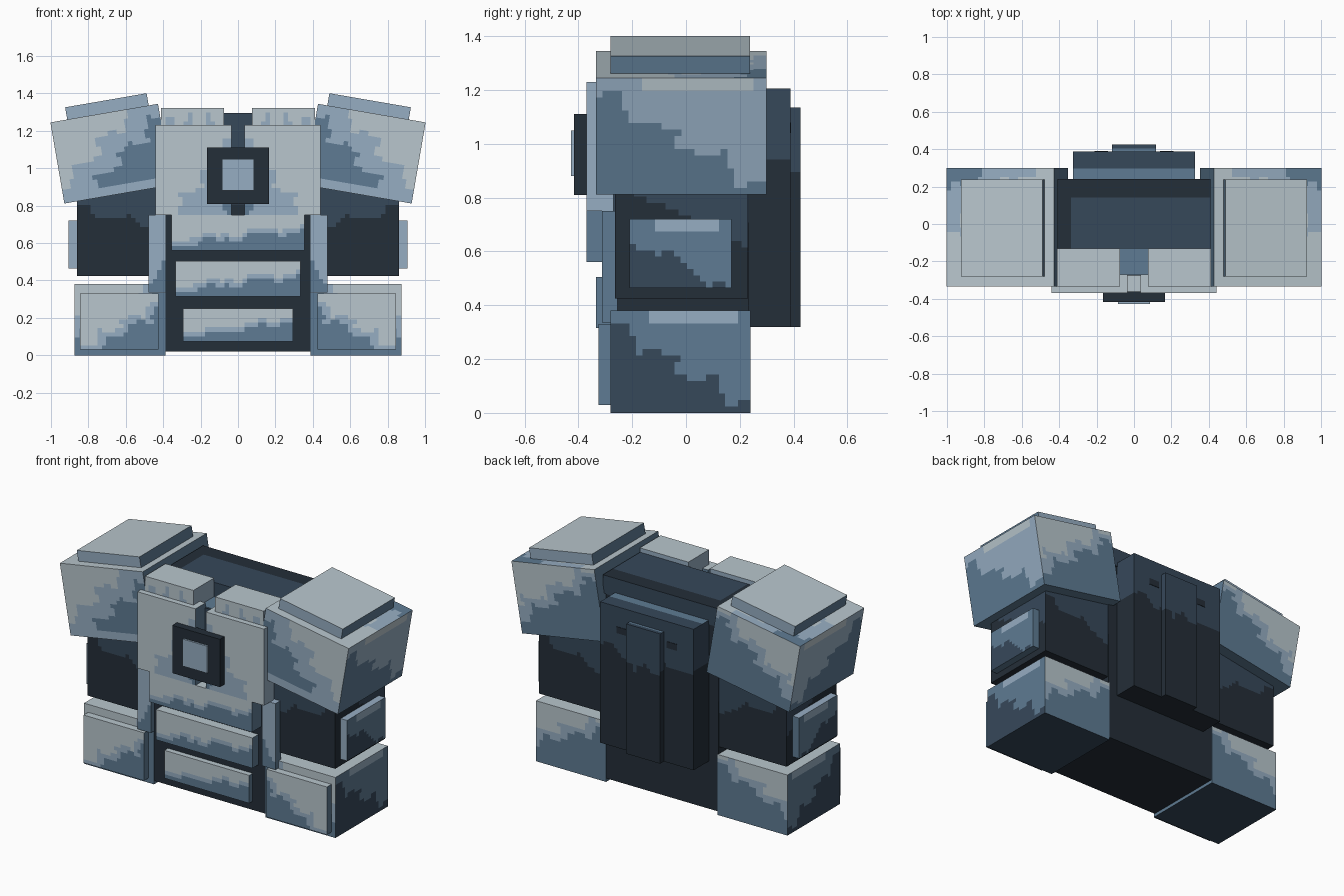
import bpy, bmesh, math
from mathutils import Vector

if "Cube" in bpy.data.objects:
    bpy.data.objects.remove(bpy.data.objects["Cube"])

# ---- flat colours -------------------------------------------------------
def linear(h):
    c = [int(h[i:i + 2], 16) / 255 for i in (0, 2, 4)]
    return [v / 12.92 if v <= 0.04045 else ((v + 0.055) / 1.055) ** 2.4 for v in c] + [1.0]

MATS = []
for label, code in (("pale_grey", "b8c6cd"), ("sky_blue", "96adc2"), ("steel_blue", "5e7b93"),
                    ("navy", "36485a"), ("near_black", "242e38")):
    m = bpy.data.materials.new(label)
    m.diffuse_color = linear(code)
    m.use_nodes = True
    m.node_tree.nodes["Principled BSDF"].inputs["Base Color"].default_value = m.diffuse_color
    MATS.append(m)
PALE, SKY, STEEL, NAVY, BLACK = range(5)

# ---- box with faces cut into cells and painted by a rule -----------------
def box(name, lo, hi, rule, side=0, tilt=0.0, cell=0.024):
    """side 0: as given; side 1 / -1: right part or its mirror image."""
    lo, hi = Vector(lo), Vector(hi)
    size, mid = hi - lo, (lo + hi) / 2
    flip = -1 if side < 0 else 1
    bm = bmesh.new()
    bmesh.ops.create_cube(bm, size=1)
    bmesh.ops.scale(bm, vec=size, verts=bm.verts)
    if callable(rule):
        for ax in range(3):
            n = max(1, round(size[ax] / cell))
            no = Vector([float(i == ax) for i in range(3)])
            for k in range(1, n):
                bmesh.ops.bisect_plane(bm, geom=bm.verts[:] + bm.edges[:] + bm.faces[:],
                                       plane_co=no * size[ax] * (k / n - 0.5), plane_no=no)
    bm.normal_update()
    for f in bm.faces:
        c, n = f.calc_center_median(), f.normal
        p = [c[i] / size[i] + 0.5 for i in range(3)]
        if flip < 0:
            p[0] = 1 - p[0]
        ax = max(range(3), key=lambda i: abs(n[i]))
        pos = n[ax] > 0
        if ax == 0:
            d = "out" if side == 0 or pos == (flip > 0) else "in"
        else:
            d = (("front", "back"), ("bottom", "top"))[ax - 1][pos]
        f.material_index = rule(d, *p) if callable(rule) else rule
    me = bpy.data.meshes.new(name)
    bm.to_mesh(me)
    bm.free()
    for m in MATS:
        me.materials.append(m)
    ob = bpy.data.objects.new(name, me)
    ob.location = (mid.x * flip, mid.y, mid.z)
    ob.rotation_euler.y = math.radians(tilt) * flip
    bpy.context.collection.objects.link(ob)
    return ob

# ---- paint rules: stepped, wavy colour bands ------------------------------
def wave(a):
    return 0.05 * math.sin(11 * a) + 0.025 * math.sin(27 * a)

def band(f, a, b, cols=(PALE, SKY, STEEL)):
    return cols[0] if f > a else cols[1] if f > b else cols[2]

def shoulder_paint(d, x, y, z):
    if d == "front":
        if z < 0.12:
            return SKY
        return band(0.5 * x + 0.5 * z + wave(x - z), 0.60, 0.42)
    if d == "back":
        return band(0.4 * x + 0.6 * z + wave(x - z), 0.62, 0.52)
    if d == "out":
        if z > 0.9 and 0.25 < y < 0.92:
            return PALE
        return band(0.45 * y + 0.55 * z + wave(y - z), 0.48, 0.48, (SKY, SKY, STEEL))
    if d == "top":
        return band(1.3 - 0.6 * y - 0.4 * x + wave(x - y), 0.62, 0.45)
    return STEEL

def cap_paint(d, x, y, z):
    return {"top": PALE, "front": SKY, "back": SKY}.get(d, STEEL)

def boot_paint(d, x, y, z):
    if d in ("front", "back"):
        return band(0.35 * x + 0.65 * z + wave(x - z), 0.66, 0.56)
    if d == "out":
        if z > 0.85 and 0.28 < y < 0.92:
            return SKY
        return band(0.45 * y + 0.55 * z + wave(y - z), 0.47, 0.47, (STEEL, STEEL, NAVY))
    return {"top": PALE, "in": STEEL}.get(d, NAVY)

def boot_plate_paint(d, x, y, z):
    if d == "front":
        return band(0.45 * x + 0.55 * z + wave(x - z), 0.46, 0.38)
    return PALE if d == "top" else STEEL

def chest_paint(d, x, y, z):
    if d == "front":
        return band(0.5 * x + 0.5 * z + wave(x - z), 0.40, 0.10)
    return {"top": PALE, "out": SKY}.get(d, STEEL)

def collar_pad_paint(d, x, y, z):
    if d == "front":
        return PALE if z + 0.5 * math.sin(20 * x) > 0.25 else SKY
    return PALE if d == "top" else SKY

def ab_paint(d, x, y, z):
    if d == "front":
        return band(0.3 * (1 - x) + 0.7 * z + wave(x * 1.5), 0.50, 0.40)
    return PALE if d == "top" else STEEL

def strap_paint(d, x, y, z):
    if d == "front":
        return SKY if z + 0.4 * x > 0.45 else STEEL
    return SKY if d == "top" else STEEL

def arm_plate_paint(d, x, y, z):
    if d == "out":
        if z > 0.78 and 0.25 < y < 0.88:
            return SKY
        return STEEL if 0.45 * y + 0.55 * z + wave(y) > 0.42 else NAVY
    return SKY if d in ("front", "top") else STEEL

def arm_paint(d, x, y, z):
    if d in ("front", "back"):
        return NAVY if z + 0.25 * (1 - x) + wave(x) > 0.68 else BLACK
    if d == "out":
        return NAVY if 0.3 * y + 0.7 * z > 0.55 else BLACK
    return NAVY if d == "top" else BLACK

def torso_paint(d, x, y, z):
    return NAVY if d == "front" and z > 0.68 or d == "out" and z > 0.6 else BLACK

def collar_paint(d, x, y, z):
    if d == "top":
        return BLACK if y > 0.74 or x < 0.08 else NAVY
    return NAVY if d in ("front", "back") else BLACK

def pack_paint(d, x, y, z):
    if d == "top":
        return STEEL if y < 0.38 else NAVY
    return NAVY if d != "bottom" and z + 0.6 * wave(x) > 0.70 else BLACK

# ---- centre parts ---------------------------------------------------------
box("torso", (-0.39, -0.275, 0.02), (0.39, 0.235, 1.2), torso_paint, cell=0.05)
box("collar_block", (-0.41, -0.13, 1.18), (0.41, 0.24, 1.295), collar_paint)
box("neck_plate", (-0.08, -0.27, 1.19), (0.08, -0.13, 1.205), STEEL)
box("emblem_frame", (-0.165, -0.416, 0.81), (0.165, -0.36, 1.11), BLACK)
box("emblem_gem", (-0.085, -0.428, 0.88), (0.085, -0.41, 1.05), SKY)
box("upper_ab_plate", (-0.355, -0.37, 0.56), (0.355, -0.27, 0.75), ab_paint)
box("middle_ab_plate", (-0.335, -0.335, 0.315), (0.335, -0.27, 0.505), ab_paint)
box("lower_ab_plate", (-0.295, -0.31, 0.075), (0.295, -0.27, 0.25), ab_paint)
box("backpack", (-0.325, 0.23, 0.32), (0.325, 0.388, 1.205), pack_paint)
box("backpack_spine", (-0.118, 0.38, 0.32), (0.118, 0.425, 1.135), pack_paint)

# ---- paired parts -----------------------------------------------------------
for s, tag in ((1, "right"), (-1, "left")):
    # shoulder block and its cap, tilted outwards
    box(f"shoulder_{tag}", (0.386, -0.335, 0.858), (0.970, 0.30, 1.298), shoulder_paint, s, 9.8)
    box(f"shoulder_cap_{tag}", (0.479, -0.28, 1.288), (0.921, 0.237, 1.364), cap_paint, s, 9.8)
    box(f"arm_{tag}", (0.38, -0.264, 0.425), (0.86, 0.23, 0.97), arm_paint, s)
    box(f"arm_plate_{tag}", (0.85, -0.21, 0.465), (0.905, 0.17, 0.72), arm_plate_paint, s)
    box(f"boot_{tag}", (0.387, -0.28, 0.0), (0.873, 0.24, 0.38), boot_paint, s)
    box(f"boot_plate_{tag}", (0.425, -0.325, 0.03), (0.845, -0.27, 0.33), boot_plate_paint, s)
    box(f"chest_plate_{tag}", (0.036, -0.37, 0.75), (0.44, -0.27, 1.23), chest_paint, s)
    box(f"collar_pad_{tag}", (0.075, -0.335, 1.2), (0.412, -0.13, 1.322), collar_pad_paint, s)
    box(f"side_strap_{tag}", (0.386, -0.312, 0.335), (0.478, -0.255, 0.75), strap_paint, s)
    # dark vent beside the backpack spine
    box(f"backpack_vent_{tag}", (0.14, 0.384, 1.04), (0.21, 0.391, 1.08), BLACK, s)
